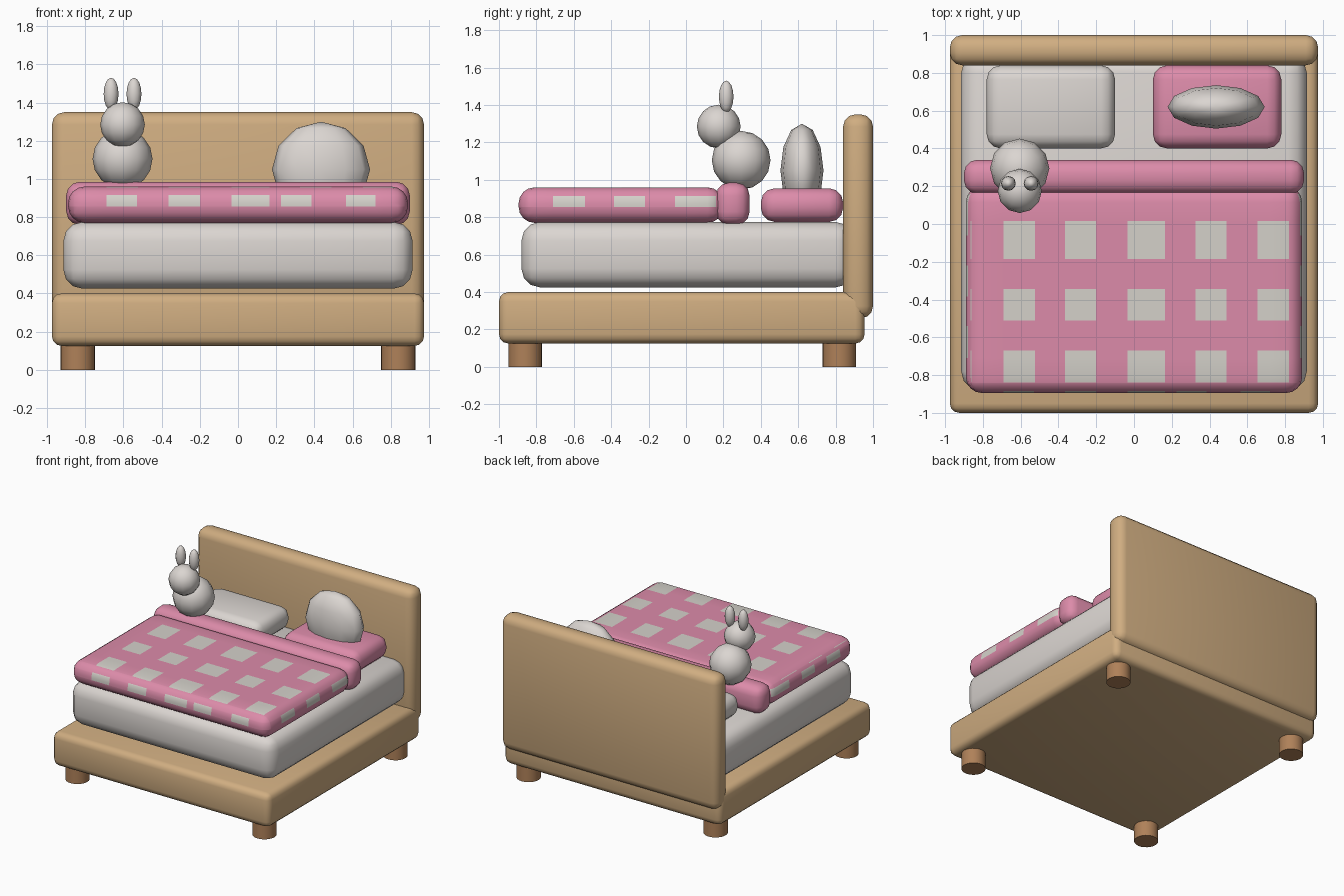
import bpy
import bmesh
import math
from mathutils import Vector

if "Cube" in bpy.data.objects:
    bpy.data.objects.remove(bpy.data.objects["Cube"], do_unlink=True)


def material(name, r, g, b):
    m = bpy.data.materials.new(name)
    m.use_nodes = True
    m.diffuse_color = (r, g, b, 1)
    bsdf = next(n for n in m.node_tree.nodes if n.type == 'BSDF_PRINCIPLED')
    bsdf.inputs["Base Color"].default_value = (r, g, b, 1)
    return m


WOOD = material("tan wood", 0.63, 0.42, 0.22)
LEG = material("dark wood", 0.43, 0.22, 0.10)
PINK = material("pink fabric", 0.72, 0.26, 0.40)
PALE = material("pale fabric", 0.71, 0.67, 0.64)
CHECK = material("check fabric", 0.66, 0.64, 0.59)


def finish(bm, name, mats, angle=40):
    mesh = bpy.data.meshes.new(name)
    bm.to_mesh(mesh)
    bm.free()
    for m in mats:
        mesh.materials.append(m)
    ob = bpy.data.objects.new(name, mesh)
    bpy.context.collection.objects.link(ob)
    bpy.ops.object.select_all(action='DESELECT')
    ob.select_set(True)
    bpy.context.view_layer.objects.active = ob
    bpy.ops.object.shade_smooth_by_angle(angle=math.radians(angle))
    return ob


def rounded_box(xs, ys, zs, radius, segments):
    """Bevelled box mesh spanning the given ranges."""
    bm = bmesh.new()
    bmesh.ops.create_cube(bm, size=1)
    for v in bm.verts:
        v.co = [(r[0] + r[1]) / 2 + c * (r[1] - r[0])
                for c, r in zip(v.co, (xs, ys, zs))]
    bmesh.ops.bevel(bm, geom=bm.edges[:], offset=radius, segments=segments,
                    profile=0.5, affect='EDGES')
    return bm


def box(name, xs, ys, zs, radius, segments, mat):
    return finish(rounded_box(xs, ys, zs, radius, segments), name, [mat])


def ellipsoid(name, centre, radii, mat, segments=12, rings=8):
    bm = bmesh.new()
    bmesh.ops.create_uvsphere(bm, u_segments=segments, v_segments=rings, radius=1)
    for v in bm.verts:
        v.co = Vector(centre) + v.co * Vector(radii)
    return finish(bm, name, [mat], 60)


# Frame
box("bed_base", (-0.975, 0.975), (-1, 0.955), (0.125, 0.4), 0.05, 3, WOOD)
box("headboard", (-0.975, 0.975), (0.84, 1), (0.26, 1.35), 0.065, 3, WOOD)
for side, x in (("left", 0.84), ("right", -0.84)):
    for end, y in (("front", -0.86), ("back", 0.82)):
        bm = bmesh.new()
        bmesh.ops.create_cone(bm, cap_ends=True, segments=24,
                              radius1=0.09, radius2=0.09, depth=0.14)
        bmesh.ops.translate(bm, verts=bm.verts, vec=(x, y, 0.07))
        finish(bm, f"{end}_{side}_leg", [LEG])

# Bedding
box("mattress", (-0.915, 0.915), (-0.88, 0.9), (0.425, 0.775), 0.1, 3, PALE)
box("blanket_fold", (-0.9, 0.9), (0.16, 0.34), (0.76, 0.985), 0.07, 3, PINK)
box("left_pillow", (0.1, 0.78), (0.4, 0.84), (0.775, 0.955), 0.075, 3, PINK)
box("right_pillow", (-0.78, -0.1), (0.4, 0.84), (0.775, 0.955), 0.075, 3, PALE)

# Blanket: the checks are cut into the surface and coloured by direction
top_x = [(-1, -0.86), (-0.69, -0.525), (-0.365, -0.2), (-0.035, 0.165),
         (0.325, 0.49), (0.655, 0.82)]
top_y = [(-0.84, -0.67), (-0.51, -0.345), (-0.185, 0.015)]
front_x = [(-0.69, -0.53), (-0.365, -0.2), (-0.035, 0.165),
           (0.225, 0.385), (0.565, 0.72)]
side_y = [(-0.71, -0.54), (-0.385, -0.22), (-0.06, 0.16)]
band_z = [(0.855, 0.915)]


def inside(value, ranges):
    return any(a < value < b for a, b in ranges)


bm = rounded_box((-0.89, 0.89), (-0.895, 0.2), (0.77, 0.96), 0.085, 4)
for axis, ranges in ((0, top_x + front_x), (1, top_y + side_y), (2, band_z)):
    normal = Vector((0, 0, 0))
    normal[axis] = 1
    for cut in {c for pair in ranges for c in pair}:
        bmesh.ops.bisect_plane(bm, geom=bm.verts[:] + bm.edges[:] + bm.faces[:],
                               plane_co=normal * cut, plane_no=normal)
bm.normal_update()
for f in bm.faces:
    c, n = f.calc_center_median(), f.normal
    if n.z > 0.75:
        check = inside(c.x, top_x) and inside(c.y, top_y)
    elif abs(n.x) > abs(n.y):
        check = inside(c.y, side_y) and inside(c.z, band_z)
    else:
        check = inside(c.x, front_x) and inside(c.z, band_z)
    f.material_index = int(check)
finish(bm, "blanket", [PINK, CHECK])

# Round cushion
ellipsoid("round_cushion", (0.435, 0.62, 1.05), (0.257, 0.115, 0.25), PALE, 12, 6)

# Toy rabbit
ellipsoid("rabbit_body", (-0.605, 0.295, 1.105), (0.157,) * 3, PALE)
ellipsoid("rabbit_head", (-0.605, 0.175, 1.285), (0.117,) * 3, PALE)
for side, s in (("left", 1), ("right", -1)):
    ellipsoid(f"rabbit_{side}_ear", (-0.605 + s * 0.06, 0.215, 1.445),
              (0.039, 0.039, 0.085), PALE)
